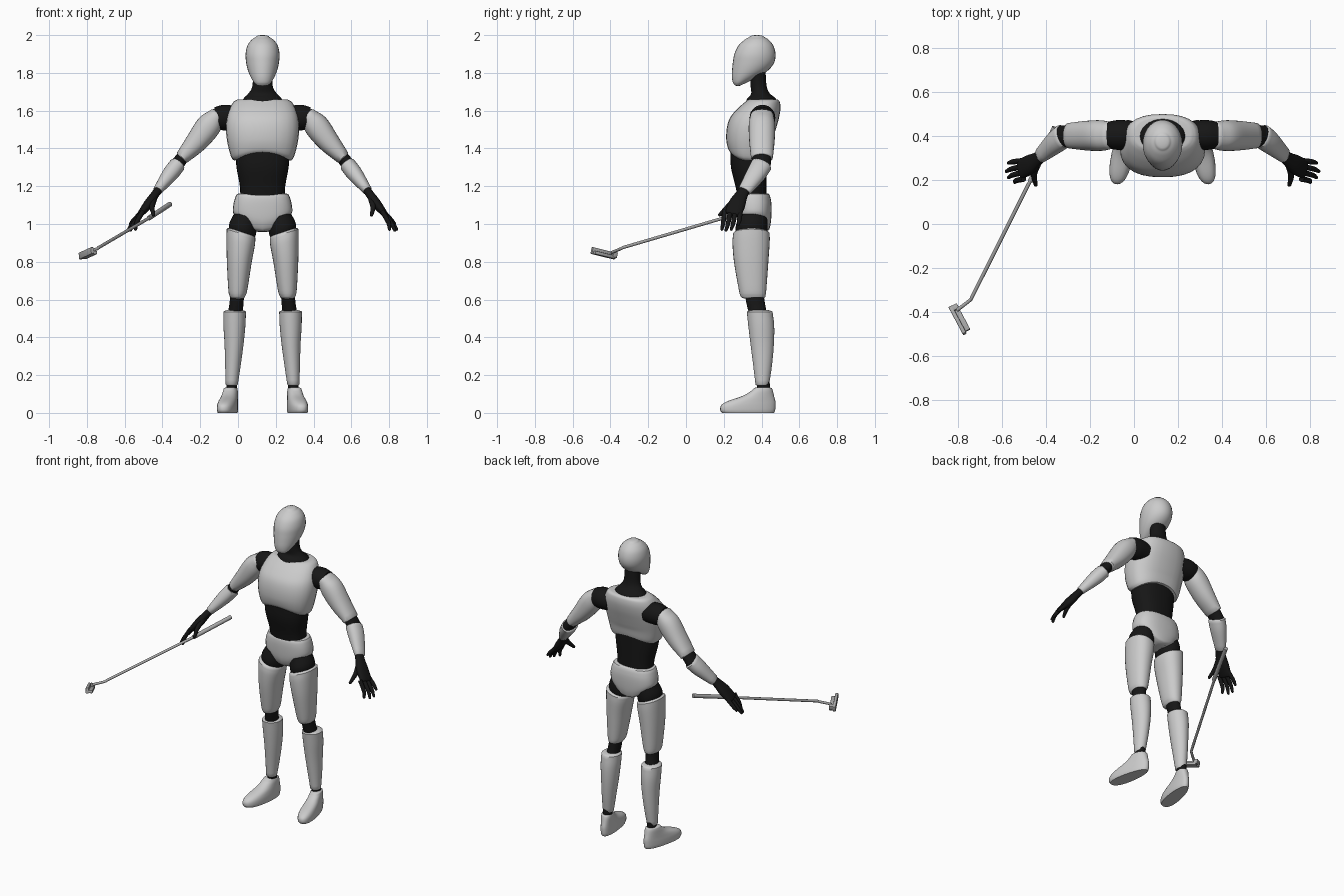
import bpy, bmesh, math
from mathutils import Vector, Matrix

if "Cube" in bpy.data.objects:
    bpy.data.objects.remove(bpy.data.objects["Cube"], do_unlink=True)

CX = 0.13          # body centre line
made = []


def material(name, rgb, rough):
    m = bpy.data.materials.new(name)
    m.use_nodes = True
    m.diffuse_color = (*rgb, 1)
    b = m.node_tree.nodes["Principled BSDF"]
    b.inputs["Base Color"].default_value = (*rgb, 1)
    b.inputs["Roughness"].default_value = rough
    return m


SHELL = material("pale_shell", (0.6, 0.6, 0.6), 0.5)
JOINT = material("black_joint", (0.008, 0.008, 0.008), 0.6)
METAL = material("grey_metal", (0.4, 0.4, 0.4), 0.4)


def finish(name, bm, mat):
    bmesh.ops.recalc_face_normals(bm, faces=bm.faces)
    me = bpy.data.meshes.new(name)
    bm.to_mesh(me)
    bm.free()
    me.materials.append(mat)
    ob = bpy.data.objects.new(name, me)
    bpy.context.collection.objects.link(ob)
    made.append(ob)
    return ob


def resample(stations, steps):
    """Catmull-Rom curve through the stations."""
    p = [Vector(s) for s in stations]
    p = [2 * p[0] - p[1]] + p + [2 * p[-1] - p[-2]]
    out = []
    for i in range(1, len(p) - 2):
        a, b, c, d = p[i - 1:i + 3]
        for k in range(steps):
            t = k / steps
            out.append(0.5 * (2 * b + (c - a) * t + (2 * a - 5 * b + 4 * c - d) * t ** 2
                              + (3 * b - a - 3 * c + d) * t ** 3))
    return out + [p[-2]]


def loft(name, stations, mat, n=2.0, flat=False, dome=(0, 0), warp=None, s=1, seg=28, steps=4):
    """Skin (x, y, z, half width, half depth) sections; x is measured from the centre line."""
    rows = resample(stations, steps)
    cen = [Vector(r[:3]) for r in rows]
    last = len(rows) - 1
    rings = []
    for i, r in enumerate(rows):
        t = (cen[min(i + 1, last)] - cen[max(i - 1, 0)]).normalized()
        rings.append((cen[i], Vector((0, 0, 1)) if flat else t, r[3], r[4]))
    # rounded ends
    for end, h in enumerate(dome):
        c, t, a, b = rings[-1] if end else rings[0]
        if h:
            way = t if (rings[-1][0] - rings[0][0]).dot(t) > 0 else -t
            way = way if end else -way
            for deg in (22, 45, 65, 82):
                q = math.radians(deg)
                ring = (c + way * h * math.sin(q), t, a * math.cos(q), b * math.cos(q))
                rings.append(ring) if end else rings.insert(0, ring)
    bm = bmesh.new()
    loops = []
    for c, t, a, b in rings:
        u = Vector((0, 1, 0)).cross(t).normalized()
        v = t.cross(u)
        loop = []
        for k in range(seg):
            q = 2 * math.pi * k / seg
            cs, sn = math.cos(q), math.sin(q)
            co = c + u * a * math.copysign(abs(cs) ** (2 / n), cs) \
                + v * b * math.copysign(abs(sn) ** (2 / n), sn)
            if warp:
                co = warp(co)
            loop.append(bm.verts.new((CX + s * co.x, co.y, co.z)))
        loops.append(loop)
    for lo, hi in zip(loops, loops[1:]):
        for k in range(seg):
            j = (k + 1) % seg
            bm.faces.new((lo[k], lo[j], hi[j], hi[k]))
    bm.faces.new(loops[0])
    bm.faces.new(loops[-1])
    return finish(name, bm, mat)


def level(z, y0, y1, hw, x=0):
    """Horizontal section from its front and back extents."""
    return (x, (y0 + y1) / 2, z, hw, (y1 - y0) / 2)


def ramp(v):
    return max(0.0, min(1.0, v))


# head and neck
loft("head", [level(1.735, .258, .292, .03), level(1.75, .248, .325, .046),
              level(1.78, .243, .385, .064), level(1.815, .244, .437, .078),
              level(1.855, .248, .467, .087), level(1.9, .256, .474, .09),
              level(1.945, .278, .462, .08), level(1.975, .31, .438, .058),
              level(1.99, .335, .415, .036)], SHELL, flat=True, dome=(.004, .01))
loft("neck", [level(1.63, .31, .485, .115), level(1.665, .325, .475, .1),
              level(1.69, .345, .445, .076), level(1.73, .342, .427, .054),
              level(1.83, .335, .42, .05)], JOINT, flat=True)


# chest, with its lower rim arched over the waist
def rib_arch(co):
    co.z += .045 * ramp(1 - (co.x / .16) ** 2) * ramp((1.45 - co.z) / .12)
    return co


loft("chest", [level(1.33, .24, .44, .15), level(1.36, .225, .445, .168),
               level(1.43, .214, .455, .186), level(1.5, .215, .475, .194),
               level(1.56, .232, .492, .19), level(1.61, .272, .5, .175),
               level(1.645, .312, .497, .155), level(1.658, .33, .488, .135)],
     SHELL, n=2.4, flat=True, dome=(.006, .004), warp=rib_arch)
loft("waist", [level(1.13, .275, .425, .118), level(1.2, .262, .425, .12),
               level(1.3, .238, .425, .138), level(1.4, .235, .425, .145)],
     JOINT, n=2.4, flat=True)


# pelvis, dipping to the crotch
def crotch(co):
    dip = .065 * (1 - ramp((abs(co.x) - .03) / .12))
    co.z -= dip * ramp((1.11 - co.z) / .07)
    return co


loft("pelvis", [level(1.035, .29, .44, .135), level(1.06, .272, .45, .156),
                level(1.1, .266, .453, .155), level(1.14, .268, .447, .145),
                level(1.158, .275, .44, .136)],
     SHELL, n=2.5, flat=True, dome=(.012, .008), warp=crotch)


def thigh_top(co):
    co.z += .3 * (co.x - .115) * ramp((co.z - .8) / .14)
    return co


def toe_out(co):
    away = .44 - co.y
    co.x = .163 + (co.x - .163) * (1 + 1.1 * away) + .17 * away
    return co


for s, side in ((1, "left"), (-1, "right")):
    # leg
    loft(side + "_hip", [level(.92, .28, .42, .06, .11), level(.98, .262, .432, .072, .105),
                         level(1.05, .28, .43, .06, .088)], JOINT, flat=True, s=s, warp=thigh_top)
    loft(side + "_thigh", [level(.615, .29, .42, .04, .133), level(.65, .28, .425, .05, .131),
                           level(.8, .254, .436, .066, .123), level(.9, .246, .443, .075, .116),
                           level(.95, .25, .443, .076, .114)],
         SHELL, n=2.2, flat=True, dome=(.014, .018), s=s, warp=thigh_top)
    loft(side + "_knee", [level(.52, .335, .43, .04, .145), level(.58, .32, .418, .037, .138),
                          level(.64, .31, .41, .037, .133)], JOINT, flat=True, s=s)
    loft(side + "_shin", [level(.15, .368, .44, .032, .163), level(.25, .356, .455, .041, .157),
                          level(.36, .342, .465, .05, .151), level(.46, .33, .467, .058, .149),
                          level(.535, .322, .458, .06, .148)],
         SHELL, flat=True, dome=(.008, .012), s=s)
    loft(side + "_ankle", [level(.1, .378, .445, .028, .163), level(.17, .375, .443, .028, .163)],
         JOINT, flat=True, s=s)
    loft(side + "_foot", [level(0, .19, .466, .04, .163), level(.015, .181, .472, .043, .163),
                          level(.04, .186, .474, .043, .163), level(.062, .22, .473, .041, .163),
                          level(.09, .3, .466, .038, .163), level(.115, .343, .46, .036, .163),
                          level(.13, .358, .455, .033, .163)],
         SHELL, n=2.3, flat=True, dome=(0, .006), s=s, warp=toe_out)

    # arm
    loft(side + "_shoulder", [(.13, .405, 1.56, .062, .064), (.2, .405, 1.563, .068, .068),
                              (.25, .405, 1.56, .058, .06)], JOINT, s=s)
    loft(side + "_upper_arm", [(.243, .402, 1.572, .046, .062), (.285, .402, 1.52, .066, .07),
                               (.35, .402, 1.435, .058, .067), (.425, .402, 1.352, .038, .058)],
         SHELL, n=2.2, dome=(.028, .01), s=s)
    loft(side + "_elbow", [(.41, .402, 1.37, .033, .05), (.46, .398, 1.305, .036, .05)],
         JOINT, s=s)
    loft(side + "_forearm", [(.452, .399, 1.312, .043, .056), (.49, .37, 1.263, .042, .052),
                             (.555, .312, 1.178, .025, .036)],
         SHELL, n=2.2, dome=(.012, .008), s=s)

    # hand
    loft(side + "_palm", [(.54, .322, 1.195, .021, .027), (.57, .295, 1.155, .022, .033),
                          (.605, .27, 1.105, .025, .045), (.645, .25, 1.055, .017, .045)],
         JOINT, n=2.3, dome=(0, .01), s=s)
    fingers = {"index": (.205, .672, .19, .972), "middle": (.235, .7, .212, .967),
               "ring": (.262, .71, .24, .972), "little": (.288, .7, .278, 1.0)}
    for finger, (ky, tx, ty, tz) in fingers.items():
        loft(f"{side}_{finger}_finger", [(.632, ky, 1.07, .013, .013),
                                         ((.66 + tx) / 2, (ky + ty) / 2, (1.045 + tz) / 2, .012, .012),
                                         (tx, ty, tz, .008, .008)],
             JOINT, dome=(0, .008), s=s, seg=12)
    loft(side + "_thumb", [(.575, .27, 1.13, .016, .02), (.585, .222, 1.09, .014, .015),
                           (.577, .178, 1.048, .009, .009)], JOINT, dome=(0, .008), s=s, seg=12)


# golf club held in the right hand
def rod(name, points, r):
    return loft(name, [(x - CX, y, z, r, r) for x, y, z in points], METAL, seg=16)


rod("club_grip", [(-.36, .44, 1.105), (-.47, .195, 1.032)], .013)
rod("club_shaft", [(-.46, .22, 1.038), (-.74, -.338, .874)], .0085)
rod("club_hosel", [(-.738, -.334, .875), (-.748, -.348, .868), (-.805, -.392, .85)], .008)

along = Vector((.065, -.122, .03)).normalized()
across = along.cross(Vector((0, 0, 1))).normalized()
upward = across.cross(along)


def club_block(name, offset, size):
    rot = Matrix((along, across, upward)).transposed().to_4x4()
    centre = Vector((-.793, -.433, .845)) + along * offset[0] + across * offset[1] + upward * offset[2]
    bm = bmesh.new()
    bmesh.ops.create_cube(bm, size=1, matrix=Matrix.Translation(centre) @ rot @ Matrix.Diagonal((*size, 1)))
    bmesh.ops.bevel(bm, geom=bm.edges[:], offset=.003, segments=2, affect="EDGES", profile=.5)
    finish(name, bm, METAL)


club_block("club_face", (0, .011, 0), (.142, .018, .036))
club_block("club_sole", (0, -.008, -.009), (.125, .026, .018))
club_block("club_heel_block", (-.057, -.008, .004), (.025, .028, .03))

# smooth shading with crisp rims
for ob in bpy.context.selected_objects:
    ob.select_set(False)
for ob in made:
    ob.select_set(True)
bpy.context.view_layer.objects.active = made[0]
bpy.ops.object.shade_smooth_by_angle(angle=math.radians(40))
